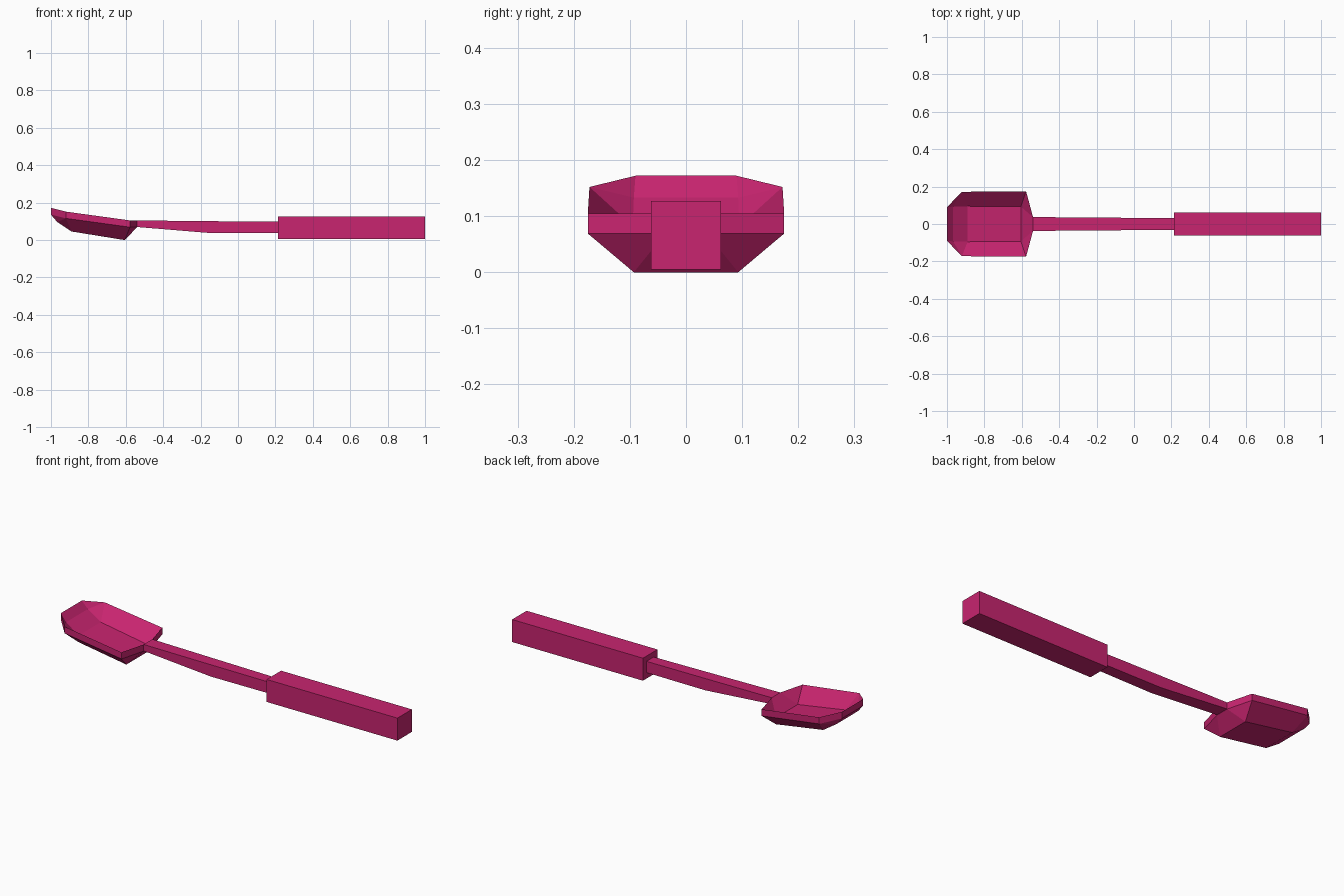
import bpy
import bmesh
from mathutils import Vector

if "Cube" in bpy.data.objects:
    bpy.data.objects.remove(bpy.data.objects["Cube"], do_unlink=True)

# Single raspberry colour
raspberry = bpy.data.materials.new("raspberry")
raspberry.use_nodes = True
colour = (0.58, 0.018, 0.16, 1)
raspberry.diffuse_color = colour
raspberry.node_tree.nodes["Principled BSDF"].inputs["Base Color"].default_value = colour


def finish(name, bm):
    bmesh.ops.recalc_face_normals(bm, faces=bm.faces)
    mesh = bpy.data.meshes.new(name)
    bm.to_mesh(mesh)
    bm.free()
    mesh.materials.append(raspberry)
    obj = bpy.data.objects.new(name, mesh)
    bpy.context.collection.objects.link(obj)
    return obj


def loft(name, sections):
    """Rectangular bar through sections of (x, half width, bottom, top)."""
    bm = bmesh.new()
    rings = [[bm.verts.new((x, y, z)) for y, z in
              ((-w, low), (w, low), (w, high), (-w, high))]
             for x, w, low, high in sections]
    for a, b in zip(rings, rings[1:]):
        for i in range(4):
            j = (i + 1) % 4
            bm.faces.new((a[i], a[j], b[j], b[i]))
    bm.faces.new(rings[0])
    bm.faces.new(rings[-1])
    return finish(name, bm)


# Grip and tapering neck
loft("grip", [(0.215, 0.062, 0.005, 0.127), (1, 0.062, 0.005, 0.127)])
loft("neck", [(-0.54, 0.037, 0.07, 0.105), (-0.14, 0.034, 0.037, 0.101),
              (0.22, 0.031, 0.037, 0.098)])

# Bowl: mirrored faceted sheet, thickened straight down
points = {
    "tip": (-1, 0.09, 0.172),
    "corner": (-0.92, 0.172, 0.152),
    "shoulder": (-0.577, 0.175, 0.105),
    "neck": (-0.54, 0.037, 0.105),
    "slope": (-0.967, 0.093, 0.133),
    "floor_front": (-0.89, 0.095, 0.082),
    "floor_back": (-0.605, 0.093, 0.036),
}
bm = bmesh.new()
left = {k: bm.verts.new(p) for k, p in points.items()}
right = {k: bm.verts.new((x, -y, z)) for k, (x, y, z) in points.items()}
spine = ["tip", "slope", "floor_front", "floor_back", "neck"]
for a, b in zip(spine, spine[1:]):
    bm.faces.new((left[a], right[a], right[b], left[b]))
sides = [("tip", "slope", "corner"), ("slope", "floor_front", "corner"),
         ("floor_front", "floor_back", "shoulder", "corner"),
         ("floor_back", "neck", "shoulder")]
for side in (left, right):
    for names in sides:
        bm.faces.new([side[n] for n in names])
bmesh.ops.recalc_face_normals(bm, faces=bm.faces)
sheet = bm.faces[:]
extruded = bmesh.ops.extrude_face_region(bm, geom=sheet, use_keep_orig=True)
new_verts = [g for g in extruded["geom"] if isinstance(g, bmesh.types.BMVert)]
bmesh.ops.translate(bm, verts=new_verts, vec=Vector((0, 0, -0.036)))
finish("bowl", bm)
